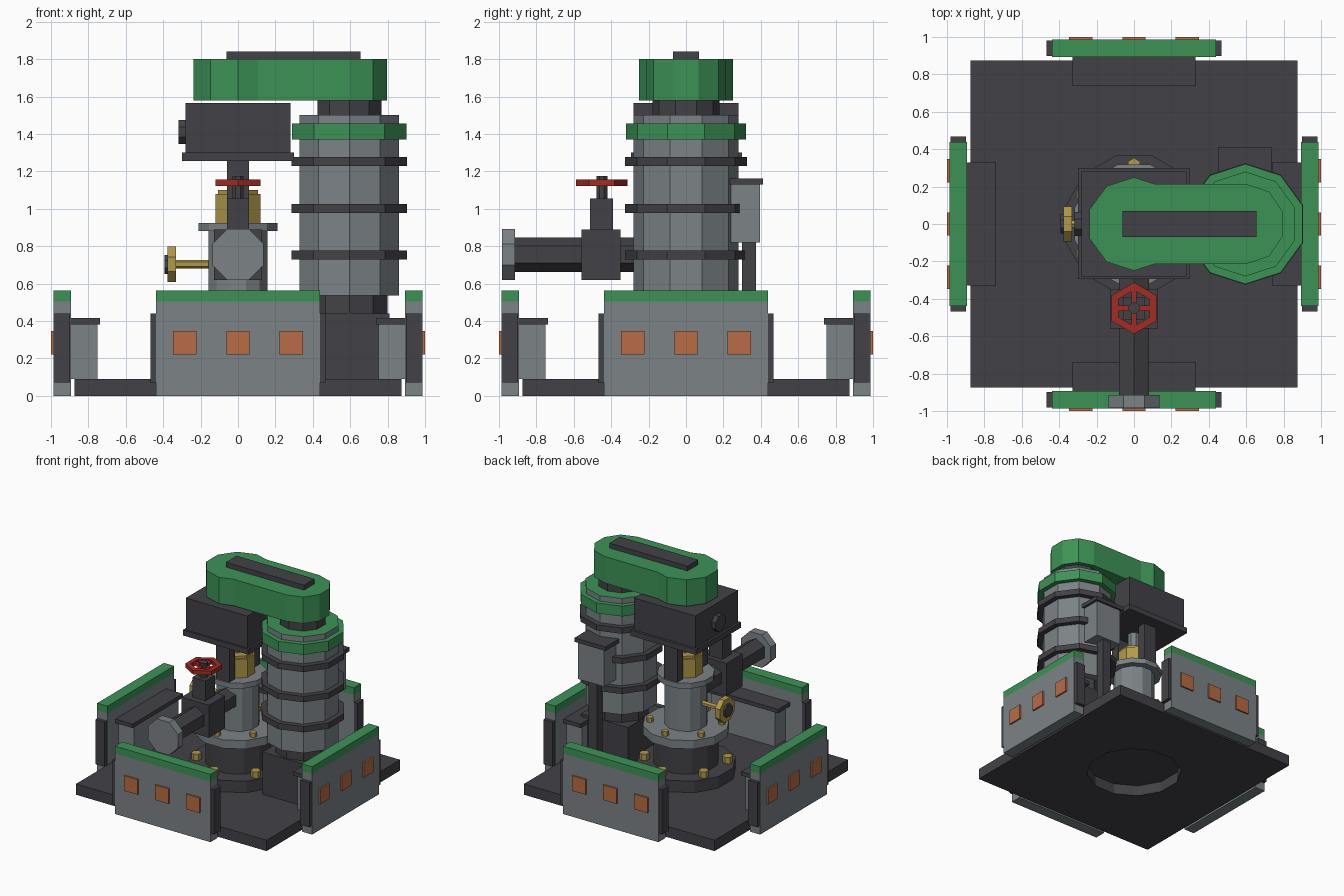
import bpy, bmesh, math
from mathutils import Matrix

if "Cube" in bpy.data.objects:
    bpy.data.objects.remove(bpy.data.objects["Cube"])


def material(name, rgb):
    m = bpy.data.materials.new(name)
    m.diffuse_color = (*rgb, 1)
    m.use_nodes = True
    m.node_tree.nodes["Principled BSDF"].inputs["Base Color"].default_value = m.diffuse_color
    return m


GREY = material("steel grey", (0.20, 0.226, 0.24))
DARK = material("dark iron", (0.055, 0.053, 0.061))
GREEN = material("safety green", (0.046, 0.29, 0.093))
BRASS = material("brass", (0.45, 0.32, 0.065))
RED = material("valve red", (0.38, 0.024, 0.017))
COPPER = material("copper orange", (0.48, 0.15, 0.058))


def finish(name, bm, mat, turn=0):
    bmesh.ops.recalc_face_normals(bm, faces=bm.faces)
    bm.transform(Matrix.Rotation(math.radians(turn), 4, 'Z'))
    me = bpy.data.meshes.new(name)
    bm.to_mesh(me)
    bm.free()
    me.materials.append(mat)
    ob = bpy.data.objects.new(name, me)
    bpy.context.collection.objects.link(ob)
    return ob


def box(name, x, y, z, mat, turn=0):
    """Box from (min, max) ranges, then turned around the z axis."""
    bm = bmesh.new()
    bmesh.ops.create_cube(bm, size=1)
    for v in bm.verts:
        v.co = [r[0] if c < 0 else r[1] for c, r in zip(v.co, (x, y, z))]
    return finish(name, bm, mat, turn)


def ngon(n, r, start=90, c=(0, 0)):
    angles = [math.radians(start + 360 * i / n) for i in range(n)]
    return [(c[0] + r * math.cos(a), c[1] + r * math.sin(a)) for a in angles]


def prism(name, pts, lo, hi, mat, axis='Z', inner=None):
    """Extrude an outline along an axis; inner is an optional hole outline."""
    place = {'Z': lambda a, b, h: (a, b, h),
             'X': lambda a, b, h: (h, a, b),
             'Y': lambda a, b, h: (a, h, b)}[axis]
    bm = bmesh.new()

    def loop(outline, h):
        return [bm.verts.new(place(a, b, h)) for a, b in outline]

    def strip(p, q):
        for i in range(len(p)):
            j = (i + 1) % len(p)
            bm.faces.new((p[i], p[j], q[j], q[i]))

    a, b = loop(pts, lo), loop(pts, hi)
    strip(a, b)
    if inner:
        c, d = loop(inner, lo), loop(inner, hi)
        strip(c, d)
        strip(a, c)
        strip(b, d)
    else:
        bm.faces.new(a)
        bm.faces.new(b)
    return finish(name, bm, mat)


# Base plate with a round well opening underneath
plate = box("base_plate", (-.875, .875), (-.875, .875), (0, .09), DARK)
cutter = prism("well_cutter", ngon(12, .375, 15), -.1, .2, DARK)
cutter.hide_render = True
mod = plate.modifiers.new("well_opening", 'BOOLEAN')
mod.object, mod.solver = cutter, 'EXACT'
bpy.context.view_layer.objects.active = plate
bpy.ops.object.modifier_apply(modifier=mod.name)
bpy.data.objects.remove(cutter)

# Four guard panels, each with lamps, end posts and an inner cabinet
for side, turn in (("front", 0), ("right", 90), ("back", 180), ("left", 270)):
    box(side + "_panel", (-.438, .438), (-.987, -.893), (0, .503), GREY, turn)
    box(side + "_panel_cap", (-.438, .438), (-.987, -.893), (.503, .563), GREEN, turn)
    box(side + "_cabinet", (-.29, .29), (-.893, -.75), (.09, .382), GREY, turn)
    box(side + "_cabinet_lid", (-.33, .33), (-.893, -.737), (.382, .415), DARK, turn)
    for s in (-1, 1):
        box(side + "_end_post", sorted((s * .438, s * .467)), (-.982, -.898), (.07, .44), DARK, turn)
    for x in (-.285, 0, .285):
        box(side + "_lamp", (x - .0625, x + .0625), (-1, -.98), (.222, .347), COPPER, turn)

# Wellhead: stacked flanges, neck and column
prism("lower_flange", ngon(12, .378, 15), .09, .185, DARK)
prism("wellhead_neck", ngon(12, .25, 15), .185, .43, DARK)
prism("upper_flange", ngon(12, .33, 15), .43, .5, GREY)
prism("column", ngon(12, .164, 15), .5, .88, GREY)
prism("column_flange", ngon(12, .219, 15), .88, .925, GREY)
prism("gland_nut", ngon(8, .13, 22.5), .925, 1.08, BRASS)
prism("gland_top", ngon(8, .117, 22.5), 1.08, 1.10, BRASS)
prism("drive_shaft", ngon(8, .05, 22.5), 1.10, 1.26, GREY)
for i in range(6):
    a = math.radians(30 + 60 * i)
    for label, r, z, size in (("lower", .315, .185, .038), ("upper", .272, .5, .027)):
        c = (r * math.cos(a), r * math.sin(a))
        prism(label + "_bolt", ngon(6, size, 30, c), z, z + size * 1.4, BRASS)

# Gearbox on two legs
for s in (-1, 1):
    box("gearbox_leg", (-.06, .06), sorted((s * .125, s * .2)), (.92, 1.26), DARK)
box("gearbox_base", (-.3, .3), (-.295, .3), (1.255, 1.3), DARK)
box("gearbox", (-.282, .282), (-.28, .28), (1.3, 1.565), DARK)
prism("gearbox_plug", ngon(8, .07, 22.5, (0, 1.41)), -.318, -.28, DARK, 'X')

# Belt housing: ten-sided ends of two sizes joined by straight sides
half = [(-.238, .077), (-.147, .202), (0, .25), (.107, .215), (.595, .215), (.721, .174), (.796, .066)]
prism("belt_housing", half + [(x, -y) for x, y in reversed(half)], 1.58, 1.80, GREEN)
box("belt_cover_plate", (-.062, .655), (-.07, .07), (1.8, 1.84), DARK)

# Upright motor with ribs
MX = (.595, 0)
box("motor_base", (.38, .81), (-.22, .22), (.09, .44), DARK)
prism("motor_foot", ngon(10, .215, 90, MX), .44, .535, DARK)
motor = prism("motor_body", ngon(10, .28, 90, MX), .535, 1.5, GREY)
for z in (.752, 1.002, 1.252):
    prism("motor_rib", ngon(10, .325, 90, MX), z - .024, z + .024, DARK)
prism("motor_band", ngon(10, .321, 90, MX), 1.37, 1.455, GREEN)
prism("motor_collar", ngon(10, .18, 90, MX), 1.5, 1.585, DARK)
# The motor's top face is green
motor.data.materials.append(GREEN)
for f in motor.data.polygons:
    f.material_index = int(f.normal.z > .9)

# Terminal box and conduit behind the motor
box("terminal_box", (.475, .715), (.22, .395), (.82, 1.13), GREY)
box("terminal_box_lid", (.45, .735), (.235, .412), (1.13, 1.163), DARK)
box("conduit", (.557, .633), (.3, .373), (.09, .82), DARK)

# Front outlet pipe with gate valve
prism("outlet_pipe", ngon(6, .092, 90, (0, .755)), -.93, -.12, DARK, 'Y')
prism("outlet_flange", ngon(8, .148, 22.5, (0, .755)), -.985, -.915, GREY, 'Y')
box("valve_body", (-.127, .127), (-.56, -.35), (.62, .89), DARK)
box("valve_bonnet", (-.06, .06), (-.512, -.39), (.89, 1.055), DARK)
VC = (0, -.45)
prism("valve_stem", ngon(8, .032, 22.5, VC), 1.055, 1.175, DARK)
prism("handwheel_rim", ngon(6, .138, 90, VC), 1.122, 1.156, RED, inner=ngon(6, .096, 90, VC))
box("handwheel_spoke_across", (-.1, .1), (-.464, -.436), (1.127, 1.15), RED)
box("handwheel_spoke_along", (-.014, .014), (-.555, -.345), (1.127, 1.15), RED)

# Small brass side valve on the left
SV = (0, .703)
prism("side_valve_stem", ngon(6, .022, 30, SV), -.34, -.14, BRASS, 'X')
prism("side_valve_wheel", ngon(8, .102, 22.5, SV), -.378, -.332, BRASS, 'X')
prism("side_valve_hub", ngon(8, .055, 22.5, SV), -.394, -.375, DARK, 'X')
